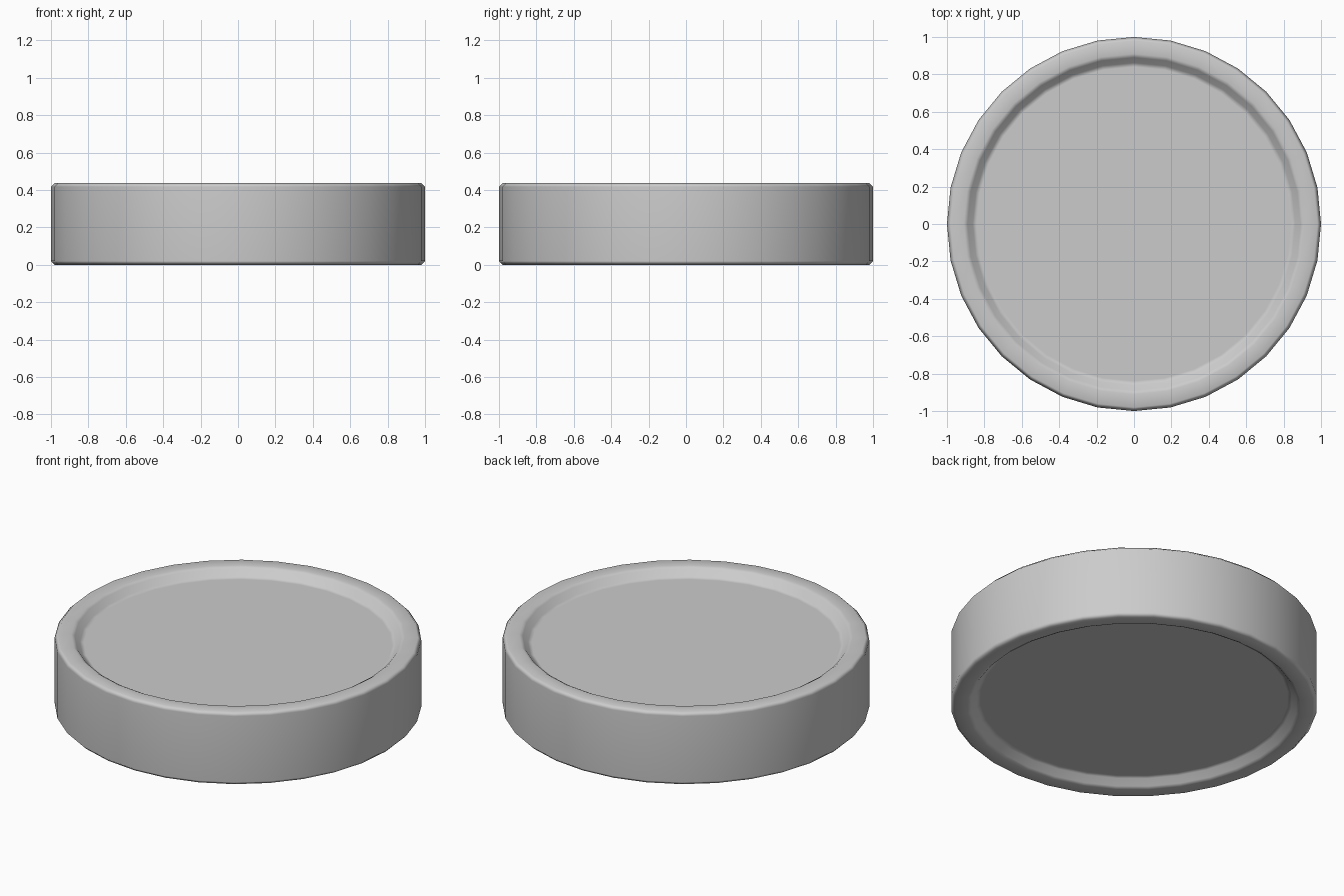
import bpy, bmesh, math

if "Cube" in bpy.data.objects:
    bpy.data.objects.remove(bpy.data.objects["Cube"])

SIDES, H = 32, 0.437

# half profile of the upper rim: recessed disc edge, sloped wall, rim, rounded outer edge
top = [(0.84, H - 0.053), (0.862, H - 0.044), (0.89, H - 0.011),
       (0.91, H), (0.98, H), (1.0, H - 0.02)]
# underside mirrors the top
profile = top + [(r, H - z) for r, z in reversed(top)]

# revolve the profile into rings
bm = bmesh.new()
rings = [[bm.verts.new((r * math.cos(2 * math.pi * i / SIDES),
                        r * math.sin(2 * math.pi * i / SIDES), z))
          for i in range(SIDES)] for r, z in profile]
for a, b in zip(rings, rings[1:]):
    for i in range(SIDES):
        j = (i + 1) % SIDES
        bm.faces.new((a[i], b[i], b[j], a[j]))

# recessed flat discs
bm.faces.new(rings[0])
bm.faces.new(rings[-1])
bmesh.ops.recalc_face_normals(bm, faces=bm.faces)
for f in bm.faces:
    f.smooth = True

mesh = bpy.data.meshes.new("round_puck")
bm.to_mesh(mesh)
bm.free()
puck = bpy.data.objects.new("round_puck", mesh)
bpy.context.collection.objects.link(puck)

# keep the large faces flat while the bevels shade smoothly
wn = puck.modifiers.new("weighted_normals", 'WEIGHTED_NORMAL')
wn.keep_sharp = True
